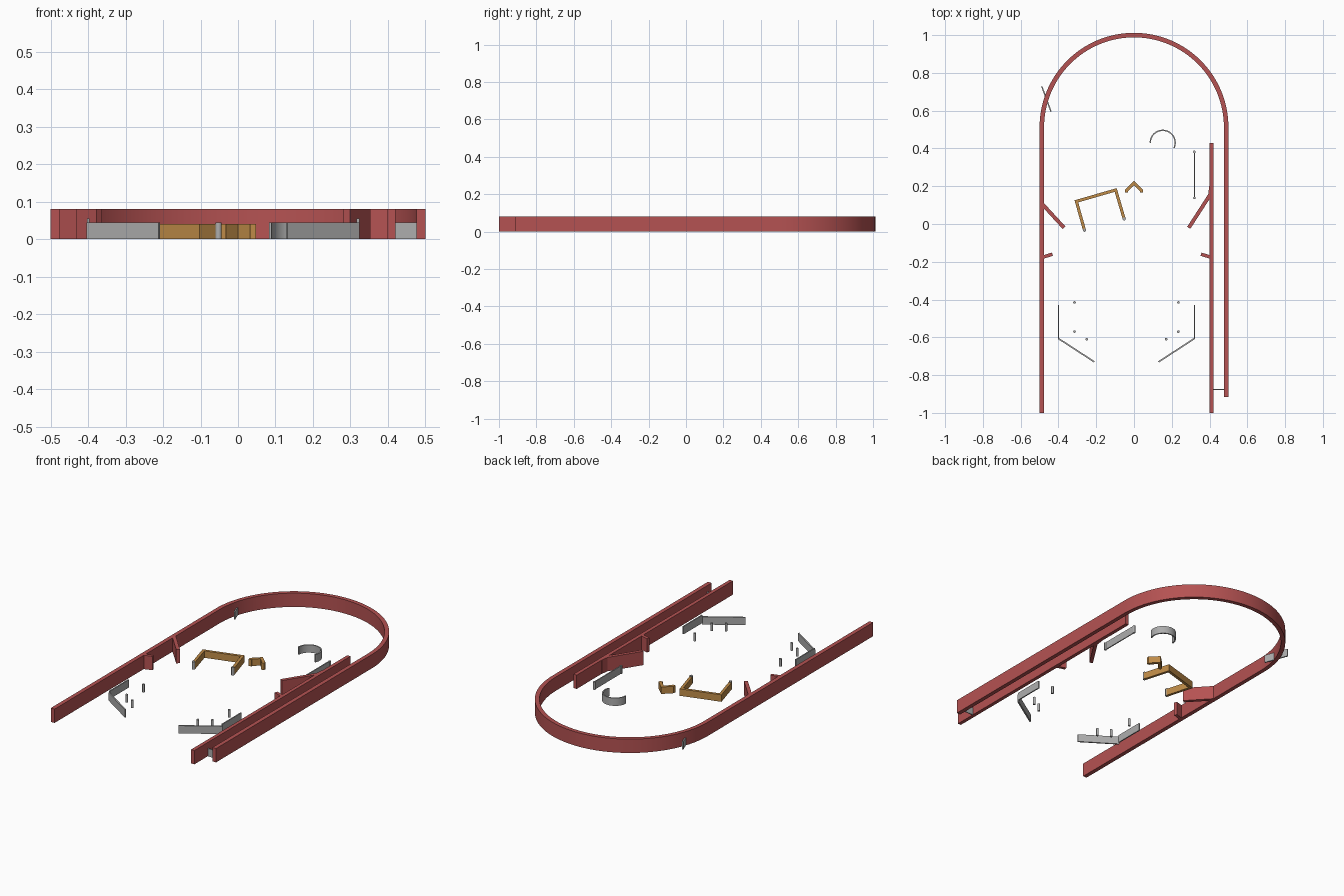
import bpy, bmesh
from math import cos, sin, radians
from mathutils import Vector

cube = bpy.data.objects.get("Cube")
if cube:
    bpy.data.objects.remove(cube, do_unlink=True)


def material(name, rgb):
    m = bpy.data.materials.new(name)
    m.use_nodes = True
    m.diffuse_color = (*rgb, 1)
    m.node_tree.nodes["Principled BSDF"].inputs["Base Color"].default_value = (*rgb, 1)
    return m


RED = material("brick red", (0.46, 0.085, 0.085))
ORANGE = material("ochre", (0.52, 0.26, 0.065))
GREY = material("grey", (0.42, 0.42, 0.42))
WALL_H, METAL_H, BLOCK_H = 0.08, 0.045, 0.04


def finish(name, bm, mat):
    bmesh.ops.recalc_face_normals(bm, faces=bm.faces)
    mesh = bpy.data.meshes.new(name)
    bm.to_mesh(mesh)
    bm.free()
    mesh.materials.append(mat)
    ob = bpy.data.objects.new(name, mesh)
    bpy.context.collection.objects.link(ob)
    bpy.ops.object.select_all(action="DESELECT")
    ob.select_set(True)
    bpy.context.view_layer.objects.active = ob
    bpy.ops.object.shade_smooth_by_angle(angle=radians(25))
    return ob


def wall(name, path, thick, top, mat, bottom=0.0):
    """Upright strip of even thickness with mitred corners along a plan path."""
    pts = [Vector(p) for p in path]
    dirs = [(b - a).normalized() for a, b in zip(pts, pts[1:])]
    bm = bmesh.new()
    rings = []
    for i, p in enumerate(pts):
        d0, d1 = dirs[max(i - 1, 0)], dirs[min(i, len(dirs) - 1)]
        n0, n1 = Vector((-d0.y, d0.x)), Vector((-d1.y, d1.x))
        n = (n0 + n1).normalized()
        off = n * (thick / 2 / n.dot(n1))
        rings.append([bm.verts.new((*q, z)) for q, z in
                      ((p - off, bottom), (p + off, bottom), (p + off, top), (p - off, top))])
    for a, b in zip(rings, rings[1:]):
        for k in range(4):
            j = (k + 1) % 4
            bm.faces.new((a[k], a[j], b[j], b[k]))
    bm.faces.new(rings[0])
    bm.faces.new(rings[-1])
    return finish(name, bm, mat)


def post(name, x, y, radius=0.007, height=METAL_H):
    bm = bmesh.new()
    bmesh.ops.create_cone(bm, cap_ends=True, segments=16, radius1=radius,
                          radius2=radius, depth=height)
    bmesh.ops.translate(bm, verts=bm.verts, vec=(x, y, height / 2))
    return finish(name, bm, GREY)


def arc(cx, cy, r, start, end, steps):
    angles = [radians(start + (end - start) * i / steps) for i in range(steps + 1)]
    return [(cx + r * cos(a), cy + r * sin(a)) for a in angles]


# Outer boundary: two straight sides joined by a half circle
wall("outer_wall", [(-0.488, -1)] + arc(0, 0.512, 0.488, 180, 0, 64) + [(0.488, -0.915)],
     0.024, WALL_H, RED)

# Lane divider and its stop plate
wall("lane_divider", [(0.41, -1), (0.41, 0.43)], 0.021, WALL_H, RED)
wall("lane_stop", [(0.418, -0.875), (0.478, -0.875)], 0.005, METAL_H, GREY)

# Deflectors and short nubs on the side walls
wall("left_deflector", [(-0.485, 0.105), (-0.37, -0.02)], 0.02, WALL_H, RED)
wall("right_deflector", [(0.408, 0.2), (0.403, 0.155), (0.29, -0.02)], 0.02, WALL_H, RED)
wall("left_nub", [(-0.485, -0.176), (-0.432, -0.16)], 0.018, WALL_H, RED)
wall("right_nub", [(0.408, -0.176), (0.355, -0.16)], 0.018, WALL_H, RED)

# Lower guides and posts, mirrored about the middle of the playing area
MID = -0.04
for side, s in (("left", -1), ("right", 1)):
    wall(side + "_upper_guide", [(MID + s * 0.36, -0.43), (MID + s * 0.36, -0.605)],
         0.007, 0.055, GREY, 0.01)
    wall(side + "_lower_guide", [(MID + s * 0.362, -0.605), (MID + s * 0.17, -0.73)],
         0.008, METAL_H, GREY)
    for i, (x, y) in enumerate(((0.275, -0.415), (0.275, -0.57), (0.21, -0.61))):
        post(f"{side}_post_{i + 1}", MID + s * x, y)

# Straight rail with end posts, curved rail and swinging gate
wall("side_rail", [(0.32, 0.138), (0.32, 0.382)], 0.006, METAL_H, GREY)
post("rail_post_front", 0.32, 0.138)
post("rail_post_back", 0.32, 0.382)
wall("curved_rail", arc(0.152, 0.43, 0.066, 180, -25, 28), 0.007, METAL_H, GREY)
wall("gate", [(-0.488, 0.728), (-0.439, 0.594)], 0.007, METAL_H, GREY)

# Ochre bracket with metal posts at its leg ends, and the small arrow block
bracket = [(-0.262, -0.033), (-0.305, 0.12), (-0.097, 0.18), (-0.052, 0.027)]
wall("bracket", bracket, 0.016, BLOCK_H, ORANGE)
post("bracket_post_left", *bracket[0], radius=0.0085)
post("bracket_post_right", *bracket[-1], radius=0.0085)
wall("arrow_block", [(-0.04, 0.167), (-0.04, 0.178), (0, 0.216), (0.04, 0.178), (0.04, 0.167)],
     0.017, BLOCK_H, ORANGE)
